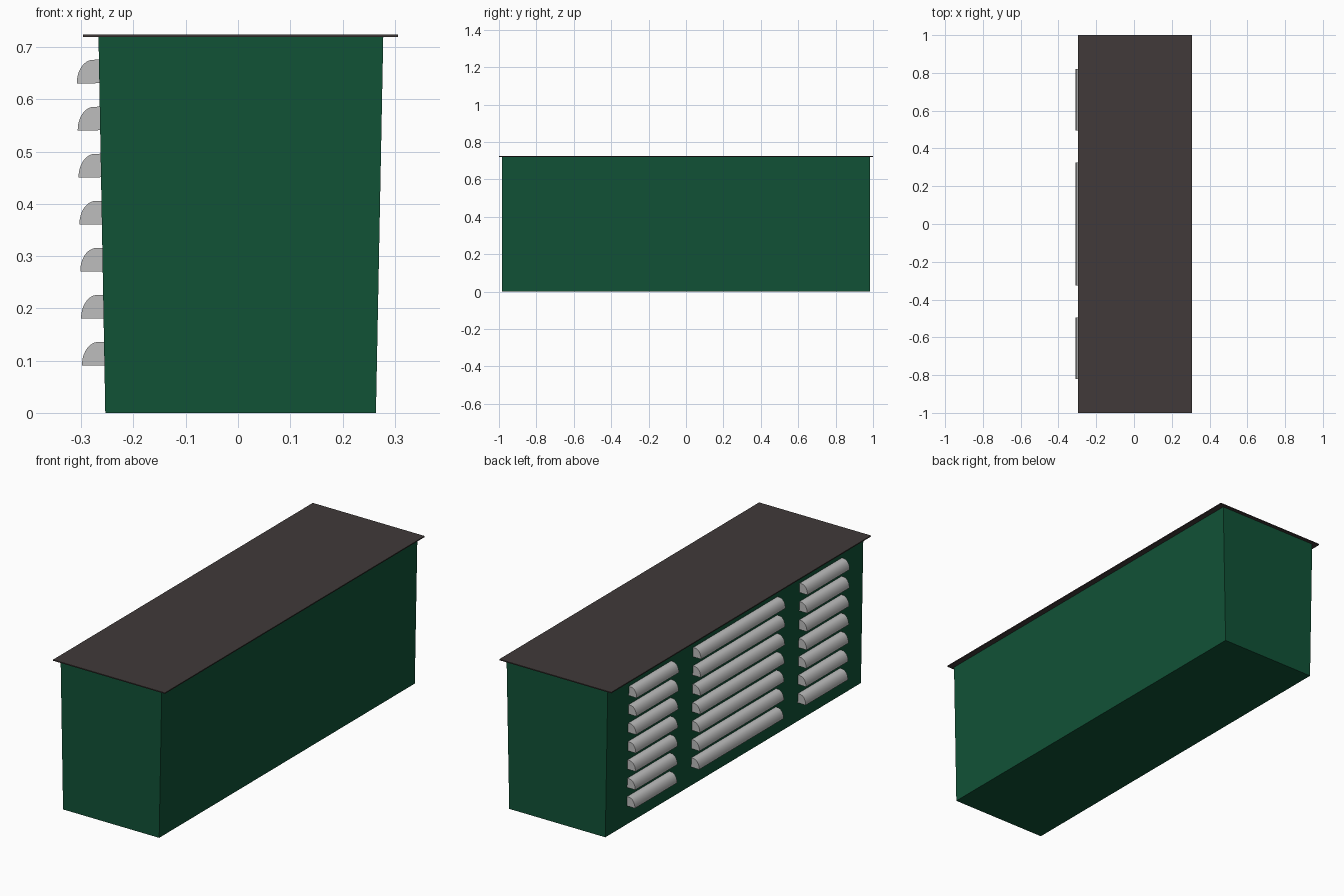
import bpy, bmesh, math

if "Cube" in bpy.data.objects:
    bpy.data.objects.remove(bpy.data.objects["Cube"])

def material(name, rgb):
    m = bpy.data.materials.new(name)
    m.diffuse_color = (*rgb, 1)
    m.use_nodes = True
    m.node_tree.nodes["Principled BSDF"].inputs["Base Color"].default_value = m.diffuse_color
    return m

GREEN = material("dark green", (0.0055, 0.084, 0.037))
ROOF = material("charcoal brown", (0.052, 0.042, 0.041))
GREY = material("light grey", (0.51, 0.51, 0.51))

def extrude_profile(name, profile, y0, y1, mat):
    """Closed prism from an x-z profile, run along y."""
    bm = bmesh.new()
    face = bm.faces.new([bm.verts.new((x, y0, z)) for x, z in profile])
    out = bmesh.ops.extrude_face_region(bm, geom=[face])
    moved = [v for v in out["geom"] if isinstance(v, bmesh.types.BMVert)]
    bmesh.ops.translate(bm, verts=moved, vec=(0, y1 - y0, 0))
    bmesh.ops.recalc_face_normals(bm, faces=bm.faces)
    me = bpy.data.meshes.new(name)
    bm.to_mesh(me)
    bm.free()
    me.materials.append(mat)
    ob = bpy.data.objects.new(name, me)
    bpy.context.collection.objects.link(ob)
    return ob

# Tapered cabinet body, slightly wider at the top
H = 0.719
extrude_profile("body", [(-0.254, 0), (0.264, 0), (0.278, H), (-0.267, H)],
                -0.984, 0.984, GREEN)

# Thin overhanging lid
extrude_profile("lid", [(-0.297, H), (0.306, H), (0.306, H + 0.005), (-0.297, H + 0.005)],
                -1, 1, ROOF)

# Louvre hoods on the left wall: rounded profile following the wall's slope
tilt = math.atan2(0.013, H)
c, s = math.cos(tilt), math.sin(tilt)

def hood_profile(z):
    wall = -0.254 - 0.013 * z / H
    n = 12
    pts = [(-0.002, 0)]
    for i in range(n + 1):
        a = math.pi / 2 * i / n
        pts.append((0.011 + 0.032 * math.cos(a), 0.045 * math.sin(a)))
    pts.append((-0.002, 0.045))
    return [(wall - o * c - u * s, z - o * s + u * c) for o, u in pts]

for row in range(7):
    for label, y0, y1 in (("front", -0.82, -0.495), ("middle", -0.325, 0.325),
                          ("back", 0.495, 0.82)):
        ob = extrude_profile(f"louvre_{label}_{row + 1}",
                             hood_profile(0.091 + 0.09 * row), y0, y1, GREY)
        bpy.ops.object.select_all(action='DESELECT')
        ob.select_set(True)
        bpy.context.view_layer.objects.active = ob
        bpy.ops.object.shade_smooth_by_angle(angle=math.radians(30))
